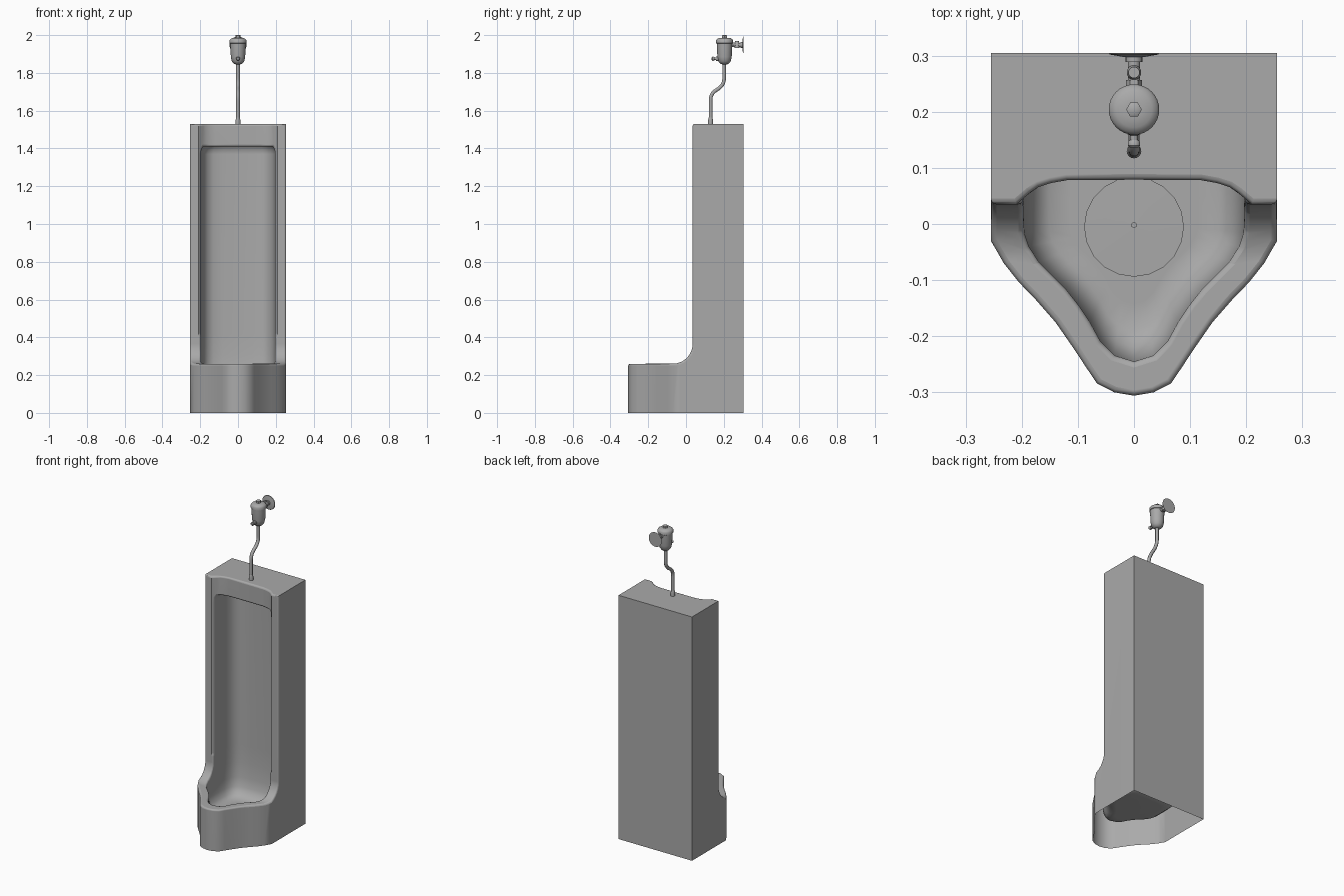
import bpy, bmesh, math
from mathutils import Vector

if "Cube" in bpy.data.objects:
    bpy.data.objects.remove(bpy.data.objects["Cube"])

grey = bpy.data.materials.new("mid_grey")
grey.diffuse_color = (.4, .4, .4, 1)
grey.use_nodes = True
grey.node_tree.nodes["Principled BSDF"].inputs["Base Color"].default_value = grey.diffuse_color


def smooth(ob, angle):
    bpy.ops.object.select_all(action='DESELECT')
    ob.select_set(True)
    bpy.context.view_layer.objects.active = ob
    bpy.ops.object.shade_smooth_by_angle(angle=math.radians(angle))


def finish(name, bm, angle=40):
    bmesh.ops.recalc_face_normals(bm, faces=bm.faces[:])
    me = bpy.data.meshes.new(name)
    bm.to_mesh(me)
    bm.free()
    me.materials.append(grey)
    ob = bpy.data.objects.new(name, me)
    bpy.context.collection.objects.link(ob)
    smooth(ob, angle)
    return ob


def loft(name, rings):
    """Closed solid through a stack of rings of equal point count."""
    bm = bmesh.new()
    vs = [[bm.verts.new(p) for p in r] for r in rings]
    n = len(vs[0])
    for a, b in zip(vs, vs[1:]):
        for i in range(n):
            bm.faces.new((a[i], a[(i + 1) % n], b[(i + 1) % n], b[i]))
    bm.faces.new(vs[0])
    bm.faces.new(vs[-1])
    return finish(name, bm)


def mirrored(half):
    """Half outline from x=0 to x=0, completed on the -x side."""
    return half + [(-x, y) for x, y in reversed(half) if x > 1e-6]


def lathe(name, prof, loc, axis=(0, 0, 1), segs=24):
    """Solid of revolution from (radius, height) points along an axis."""
    q = Vector((0, 0, 1)).rotation_difference(Vector(axis))
    rings = [[Vector(loc) + q @ Vector((r * math.cos(2 * math.pi * i / segs),
                                        r * math.sin(2 * math.pi * i / segs), h))
              for i in range(segs)] for r, h in prof]
    return loft(name, rings)


def boolean(ob, cutter, op):
    m = ob.modifiers.new(op, 'BOOLEAN')
    m.object, m.operation, m.solver = cutter, op, 'EXACT'
    bpy.context.view_layer.objects.active = ob
    bpy.ops.object.modifier_apply(modifier=m.name)
    bpy.data.objects.remove(cutter)


# outer body: plan outline cut to the L-shaped side profile
plan = mirrored([(0, -.306), (.035, -.3), (.066, -.284), (.085, -.256), (.106, -.224),
                 (.14, -.175), (.175, -.135), (.205, -.104), (.232, -.07), (.255, -.03),
                 (.255, .305)])
body = loft("urinal_body", [[(x, y, z) for x, y in plan] for z in (0, 1.8)])
side = [(.4, -.1), (-.4, -.1), (-.4, .26)]
for i in range(9):
    a = math.radians(-90 + i * 90 / 8)
    side.append((-.07 + .105 * math.cos(a), .365 + .105 * math.sin(a)))
side += [(.035, 1.53), (.4, 1.53)]
boolean(body, loft("side_cutter", [[(x, y, z) for y, z in side] for x in (-.4, .4)]), 'INTERSECT')

# set-back, softly curved face of the top lintel, fading out above the lip
recess = mirrored([(0, -.12), (.212, -.12), (.212, .033), (.185, .056),
                   (.17, .066), (.148, .073), (.12, .078), (0, .079)])
boolean(body, loft("recess_cutter", [[(x, y - d, z) for x, y in recess]
                                     for z, d in ((.35, .05), (.42, 0), (1.7, 0))]),
        'DIFFERENCE')

# tall cavity flowing into the basin: (z, front/width scale, back scale)
inner = mirrored([(0, .24), (.08, .238), (.13, .231), (.16, .216), (.182, .188), (.193, .145),
                  (.197, .08), (.196, -.015), (.188, -.04), (.17, -.068), (.148, -.09),
                  (.123, -.115), (.1, -.144), (.079, -.175), (.06, -.21), (.035, -.235),
                  (0, -.246)])
levels = [(.108, .58, .55), (.113, .77, .7), (.13, .89, .83), (.165, .965, .91), (.22, .995, .96),
          (.31, 1, .99), (.42, 1, 1), (1.37, 1, 1), (1.395, .985, .985), (1.41, .94, .94)]
boolean(body, loft("cavity_cutter", [[(x * s, y * (b if y > 0 else s), z) for x, y in inner]
                                     for z, s, b in levels]), 'DIFFERENCE')

# round the front rims and leave the underside open
bm = bmesh.new()
bm.from_mesh(body.data)
bmesh.ops.remove_doubles(bm, verts=bm.verts[:], dist=.002)
bmesh.ops.delete(bm, geom=[f for f in bm.faces if all(v.co.z < .001 for v in f.verts)],
                 context='FACES')
rims = [e for e in bm.edges if len(e.link_faces) == 2 and e.is_convex
        and e.calc_face_angle(0) > math.radians(46)
        and max(v.co.y for v in e.verts) < .29 and min(v.co.z for v in e.verts) > .05]
bmesh.ops.bevel(bm, geom=rims, offset=.01, offset_type='OFFSET', segments=3, profile=.5,
                affect='EDGES', clamp_overlap=False)
bm.to_mesh(body.data)
bm.free()
smooth(body, 45)
wn = body.modifiers.new("even_shading", 'WEIGHTED_NORMAL')
wn.keep_sharp = True

# drain
lathe("drain_plate", [(.089, 0), (.089, .008), (.005, .01)], (0, -.005, .109), segs=20)
lathe("drain_screw", [(.005, 0), (.005, .004)], (0, -.002, .118), segs=10)

# flush pipe with S-bend
cu = bpy.data.curves.new("flush_pipe", 'CURVE')
cu.dimensions = '3D'
cu.bevel_depth, cu.bevel_resolution, cu.resolution_u = .01, 3, 8
cu.use_fill_caps = True
cu.materials.append(grey)
sp = cu.splines.new('BEZIER')
path = [(.13, 1.52, 0, .03), (.13, 1.655, 0, .03), (.165, 1.712, .02, .012),
        (.202, 1.772, 0, .03), (.202, 1.86, 0, .03)]
sp.bezier_points.add(len(path) - 1)
for p, (y, z, dy, dz) in zip(sp.bezier_points, path):
    p.co = (0, y, z)
    p.handle_left = (0, y - dy, z - dz)
    p.handle_right = (0, y + dy, z + dz)
bpy.context.collection.objects.link(bpy.data.objects.new("flush_pipe", cu))
lathe("pipe_collar", [(.013, 0), (.013, .02), (.011, .032), (.01, .036)], (0, .13, 1.528), segs=16)

# flush valve
V = .204
lathe("valve_body", [(.012, 1.845), (.022, 1.848), (.033, 1.862), (.038, 1.885), (.04, 1.94),
                     (.041, 1.955), (.045, 1.957), (.045, 1.972), (.041, 1.978),
                     (.032, 1.984), (.014, 1.986)], (0, V, 0), segs=32)
lathe("valve_cap_nut", [(.014, 1.983), (.014, 1.998), (.011, 2.0)], (0, V, 0), segs=6)

# push button at the front
lathe("button_neck", [(.012, 0), (.012, .012), (.007, .014), (.007, .026)],
      (0, V - .032, 1.875), (0, -1, 0), 16)
lathe("button_knob", [(.008, 0), (.011, .004), (.011, .01), (.007, .014)],
      (0, V - .054, 1.875), (0, -1, 0), 16)

# wall supply: pipe, nuts, stop screw and wall flange
S = (0, .235, 1.948)
lathe("supply_pipe", [(.011, 0), (.011, .068)], S, (0, 1, 0), 16)
lathe("supply_nut", [(.014, .01), (.014, .022)], S, (0, 1, 0), 6)
lathe("supply_collar", [(.015, .054), (.015, .064)], S, (0, 1, 0), 16)
lathe("stop_valve", [(.013, -.016), (.013, .012), (.01, .016), (.01, .022)],
      (0, .27, 1.948), segs=16)
lathe("wall_flange", [(.02, .063), (.043, .067), (.045, .07)], S, (0, 1, 0), 32)
